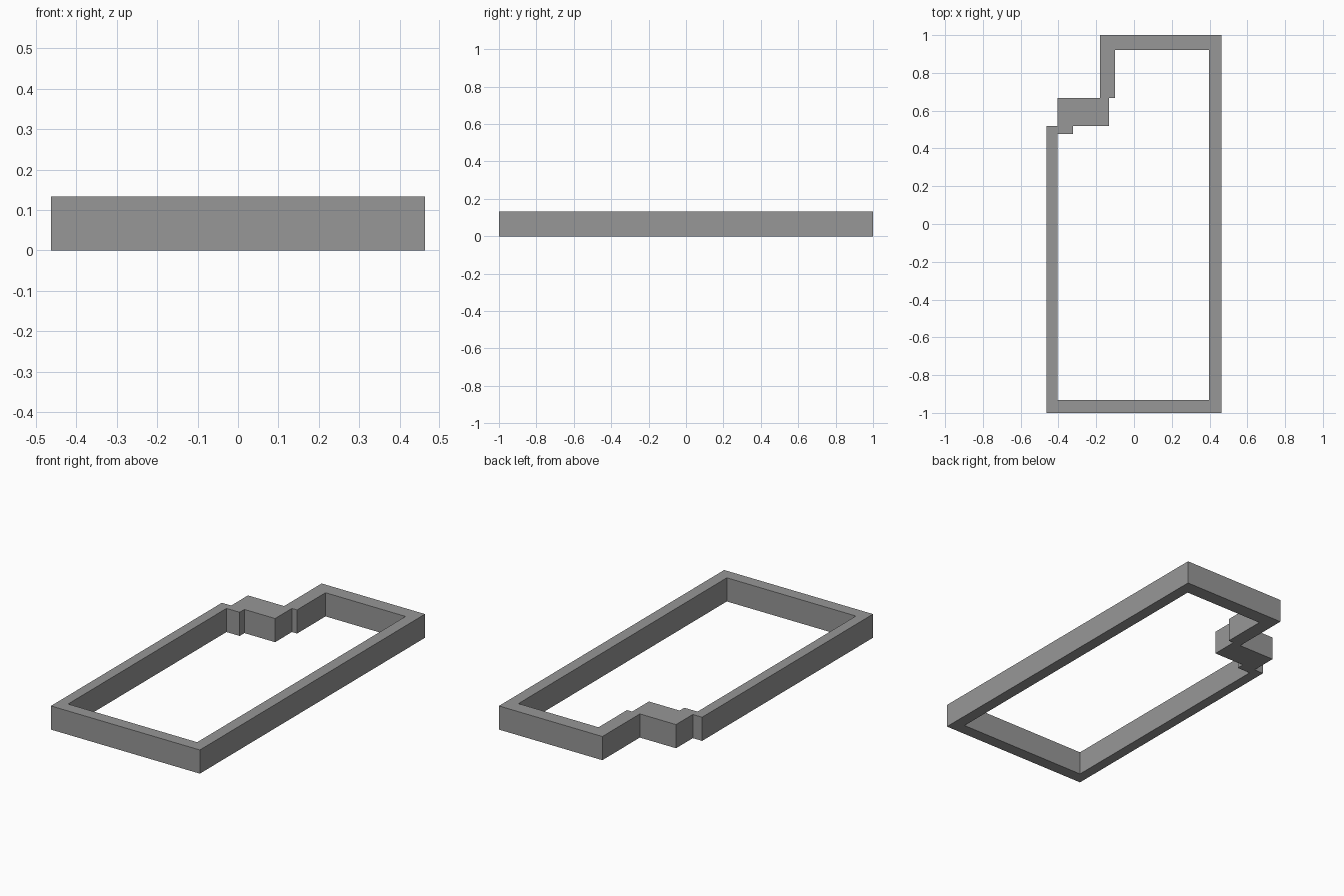
import bpy
import bmesh

if "Cube" in bpy.data.objects:
    bpy.data.objects.remove(bpy.data.objects["Cube"])

HEIGHT = 0.133

# Plan of the wall: outer face and inner face, with the stepped corner
OUTER = [(-0.463, -1), (0.463, -1), (0.463, 1), (-0.18, 1),
         (-0.18, 0.667), (-0.405, 0.667), (-0.405, 0.518), (-0.463, 0.518)]
INNER = [(-0.405, -0.931), (0.398, -0.931), (0.398, 0.92), (-0.10, 0.92),
         (-0.10, 0.667), (-0.132, 0.667), (-0.132, 0.518),
         (-0.323, 0.518), (-0.323, 0.476), (-0.405, 0.476)]

grey = bpy.data.materials.new("mid grey")
grey.diffuse_color = (0.31, 0.31, 0.31, 1)
grey.use_nodes = True
grey.node_tree.nodes["Principled BSDF"].inputs["Base Color"].default_value = grey.diffuse_color


def add_loop(bm, points):
    """Closed loop of edges on the ground."""
    verts = [bm.verts.new((x, y, 0)) for x, y in points]
    return [bm.edges.new((a, b)) for a, b in zip(verts, verts[1:] + verts[:1])]


# Wall ring: fill between the two loops, then raise it
bm = bmesh.new()
edges = add_loop(bm, OUTER) + add_loop(bm, INNER)
bmesh.ops.triangle_fill(bm, edges=edges, use_beauty=True)
raised = bmesh.ops.extrude_face_region(bm, geom=bm.faces[:], use_keep_orig=True)
top = [g for g in raised["geom"] if isinstance(g, bmesh.types.BMVert)]
bmesh.ops.translate(bm, verts=top, vec=(0, 0, HEIGHT))
bmesh.ops.recalc_face_normals(bm, faces=bm.faces[:])

mesh = bpy.data.meshes.new("perimeter_wall")
bm.to_mesh(mesh)
bm.free()
mesh.materials.append(grey)
wall = bpy.data.objects.new("perimeter_wall", mesh)
bpy.context.collection.objects.link(wall)
